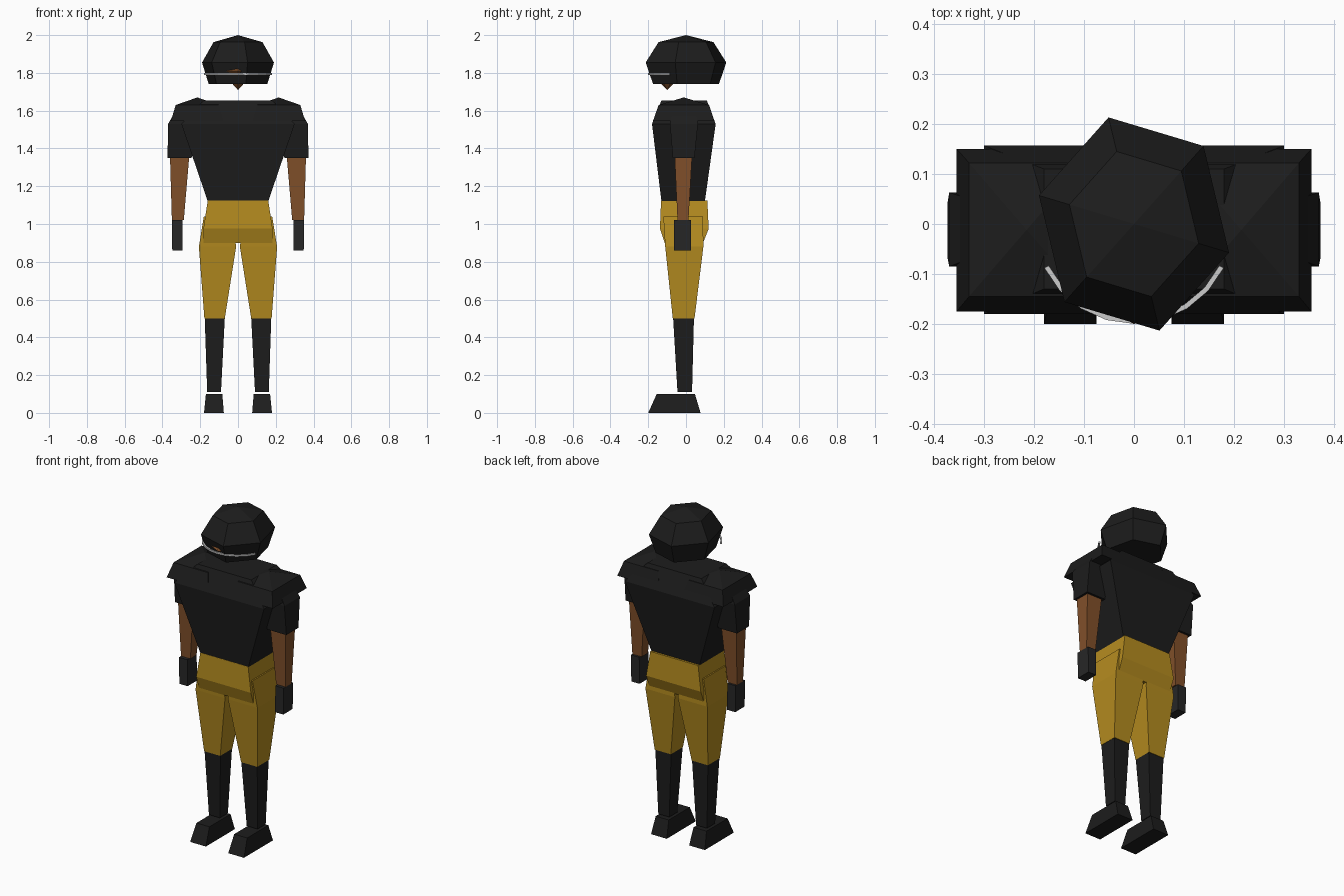
import bpy, bmesh, math

if "Cube" in bpy.data.objects:
    bpy.data.objects.remove(bpy.data.objects["Cube"])


def material(name, rgb):
    m = bpy.data.materials.new(name)
    m.diffuse_color = (*rgb, 1)
    m.use_nodes = True
    m.node_tree.nodes["Principled BSDF"].inputs["Base Color"].default_value = m.diffuse_color
    return m


BLACK = material("black_cloth", (0.012, 0.012, 0.012))
GLOVE = material("glove_black", (0.02, 0.02, 0.02))
GOLD = material("gold_cloth", (0.46, 0.26, 0.014))
SKIN = material("skin", (0.22, 0.08, 0.023))


def loft(name, rings, mat=None, apex=None):
    """Skin a list of point rings, closing the ends (or ending in an apex point)."""
    bm = bmesh.new()
    loops = [[bm.verts.new(p) for p in ring] for ring in rings]
    n = len(loops[0])
    for a, b in zip(loops, loops[1:]):
        for i in range(n):
            j = (i + 1) % n
            bm.faces.new((a[i], a[j], b[j], b[i]))
    bm.faces.new(loops[0])
    if apex:
        tip = bm.verts.new(apex)
        for i in range(n):
            bm.faces.new((loops[-1][i], loops[-1][(i + 1) % n], tip))
    else:
        bm.faces.new(loops[-1])
    bmesh.ops.recalc_face_normals(bm, faces=bm.faces[:])
    me = bpy.data.meshes.new(name)
    bm.to_mesh(me)
    bm.free()
    if mat:
        me.materials.append(mat)
    ob = bpy.data.objects.new(name, me)
    bpy.context.collection.objects.link(ob)
    return ob


def boxy(name, sections, mat, side=1, apex=None):
    """Four-sided part from sections (z, x0, x1, y0, y1)."""
    rings = [[(side * x0, y0, z), (side * x1, y0, z), (side * x1, y1, z), (side * x0, y1, z)]
             for z, x0, x1, y0, y1 in sections]
    if apex:
        apex = (side * apex[0], apex[1], apex[2])
    return loft(name, rings, mat, apex)


def hexagon(z, rx, ry, turn=0, cy=0):
    return [(rx * math.cos(turn + k * math.pi / 3), cy + ry * math.sin(turn + k * math.pi / 3), z)
            for k in range(6)]


# Helmet: turned six-sided dome with a flat underside
T = math.radians(-15)
RX, RY = 0.197, 0.221
loft("helmet", [hexagon(z, RX * s, RY * s, T)
                for z, s in ((1.74, 0.815), (1.855, 1.0), (1.963, 0.68))],
     BLACK, (0, 0, 2.0))

# Head: small faceted diamond showing below and in front of the helmet
bpy.ops.mesh.primitive_cone_add(vertices=6, radius1=0.1, radius2=0, depth=0.1,
                                location=(0, -0.1, 1.86))
bpy.data.objects.remove(bpy.context.object)
loft("head", [hexagon(1.71, 0.001, 0.001, math.pi / 6, -0.1),
              hexagon(1.81, 0.105, 0.1, math.pi / 6, -0.1)],
     SKIN, (0, -0.1, 1.91))

# Face guard: thin bent bar
arc = []
for k in range(9):
    a = math.radians(206 + k * 16)
    c, s = math.cos(a), math.sin(a)
    arc.append([(r * c, r * s, z) for r, z in
                ((0.19, 1.79), (0.2, 1.79), (0.2, 1.8), (0.19, 1.8))])
loft("face_guard", arc)

# Jersey body and hips
boxy("jersey", [(1.12, -0.16, 0.16, -0.13, 0.10),
                (1.53, -0.30, 0.30, -0.18, 0.157),
                (1.655, -0.18, 0.18, -0.13, 0.11)], BLACK)
boxy("hips", [(0.90, -0.183, 0.183, -0.113, 0.09),
              (0.975, -0.183, 0.183, -0.138, 0.12),
              (1.125, -0.16, 0.16, -0.132, 0.113)], GOLD)

for side, tag in ((-1, "left"), (1, "right")):
    # Shoulder pad, sleeve, arm and glove
    boxy(f"shoulder_pad_{tag}", [(1.545, 0.075, 0.355, -0.175, 0.15),
                                 (1.63, 0.10, 0.33, -0.145, 0.122)],
         BLACK, side, (0.215, -0.012, 1.67))
    boxy(f"sleeve_{tag}", [(1.35, 0.245, 0.373, -0.07, 0.045),
                           (1.53, 0.24, 0.37, -0.085, 0.063),
                           (1.60, 0.22, 0.33, -0.07, 0.05)], BLACK, side)
    boxy(f"arm_{tag}", [(1.02, 0.287, 0.35, -0.045, 0.013),
                        (1.36, 0.258, 0.36, -0.06, 0.032)], SKIN, side)
    boxy(f"glove_{tag}", [(0.86, 0.293, 0.348, -0.064, 0.026),
                          (1.02, 0.295, 0.35, -0.064, 0.026)], GLOVE, side)
    # Thigh, sock and shoe
    boxy(f"thigh_{tag}", [(0.50, 0.07, 0.178, -0.07, 0.045),
                          (0.88, 0.01, 0.207, -0.11, 0.092),
                          (1.04, 0.03, 0.181, -0.12, 0.09)], GOLD, side)
    boxy(f"sock_{tag}", [(0.11, 0.09, 0.163, -0.045, 0.032),
                         (0.50, 0.07, 0.176, -0.068, 0.042)], BLACK, side)
    boxy(f"shoe_{tag}", [(0.0, 0.075, 0.18, -0.2, 0.077),
                         (0.1, 0.083, 0.17, -0.155, 0.047)], BLACK, side)
